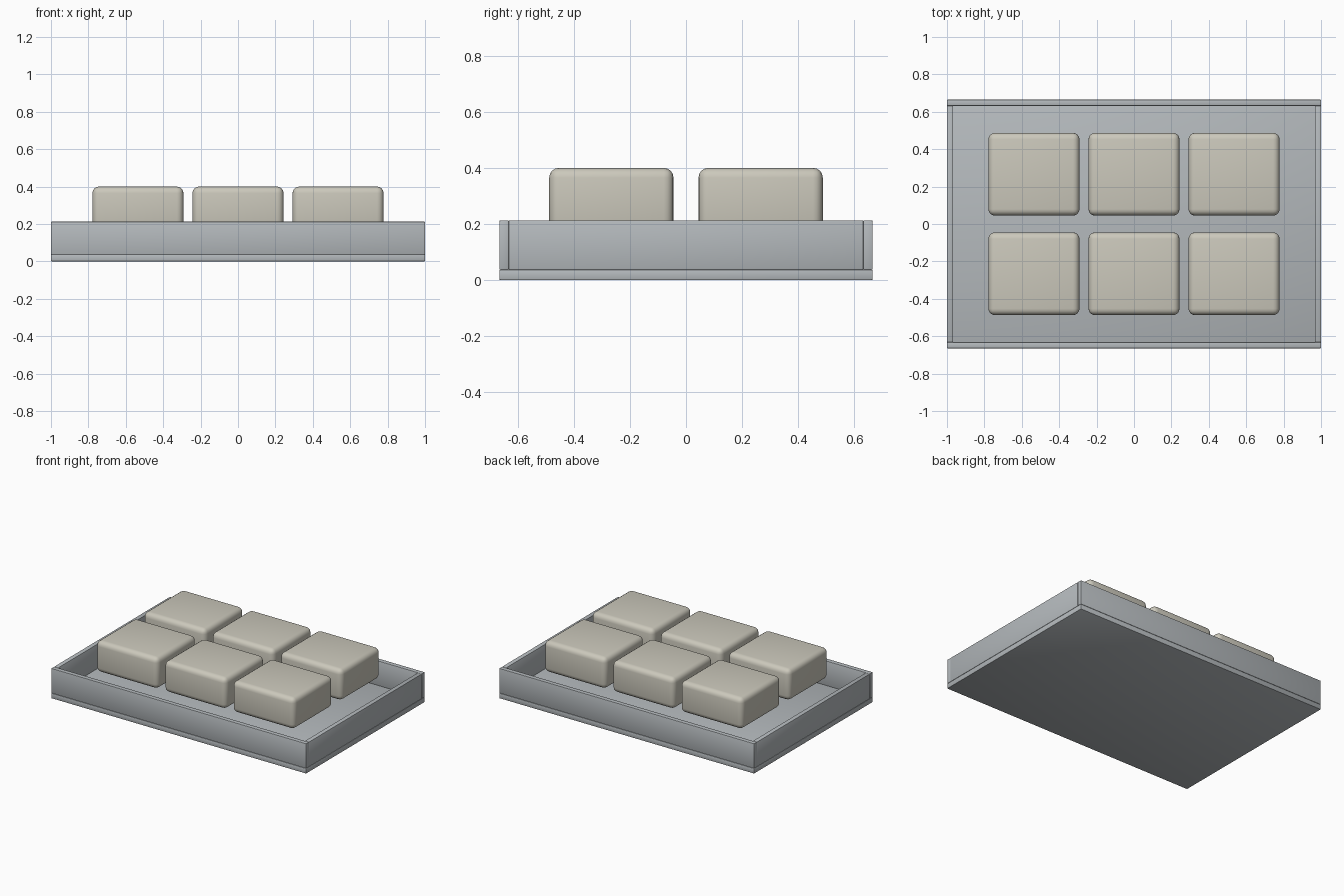
import bpy
import math

cube = bpy.data.objects.get("Cube")
if cube:
    bpy.data.objects.remove(cube, do_unlink=True)


def material(name, color):
    mat = bpy.data.materials.new(name)
    mat.use_nodes = True
    rgba = (*color, 1.0)
    mat.diffuse_color = rgba
    mat.node_tree.nodes["Principled BSDF"].inputs["Base Color"].default_value = rgba
    return mat


GREY = material("cool grey", (0.46, 0.49, 0.51))
CREAM = material("warm cream", (0.60, 0.58, 0.50))


def box(name, center, size, bevel, segments, mat):
    """Box with rounded edges and smooth bevels."""
    bpy.ops.mesh.primitive_cube_add(size=1, location=center)
    obj = bpy.context.object
    obj.name = name
    obj.scale = size
    bpy.ops.object.transform_apply(location=False, rotation=False, scale=True)
    mod = obj.modifiers.new("rounded_edges", "BEVEL")
    mod.width = bevel
    mod.segments = segments
    bpy.ops.object.modifier_apply(modifier=mod.name)
    obj.data.materials.append(mat)
    bpy.ops.object.shade_smooth_by_angle(angle=math.radians(40))
    return obj


LENGTH, DEPTH = 2.0, 1.33
FLOOR, RIM, WALL = 0.037, 0.213, 0.033
wall_z, wall_h = (FLOOR + RIM) / 2, RIM - FLOOR

# Tray floor
box("tray_floor", (0, 0, FLOOR / 2), (LENGTH, DEPTH, FLOOR), 0.004, 2, GREY)

# Tray walls: long walls cover the ends of the short ones
for side, front, left in ((-1, "front", "right"), (1, "back", "left")):
    box(front + "_wall", (0, side * (DEPTH - WALL) / 2, wall_z),
        (LENGTH, WALL, wall_h), 0.004, 2, GREY)
    box(left + "_wall", (side * (LENGTH - WALL) / 2, 0, wall_z),
        (WALL, DEPTH - 2 * WALL, wall_h), 0.004, 2, GREY)

# Two rows of three rounded keys, held above the floor
KEY_TOP, KEY_BOTTOM = 0.40, 0.178
for row, y in (("front", -0.266), ("back", 0.266)):
    for column, x in (("right", -0.535), ("middle", 0), ("left", 0.535)):
        box(f"{row}_{column}_key", (x, y, (KEY_TOP + KEY_BOTTOM) / 2),
            (0.487, 0.443, KEY_TOP - KEY_BOTTOM), 0.035, 4, CREAM)
